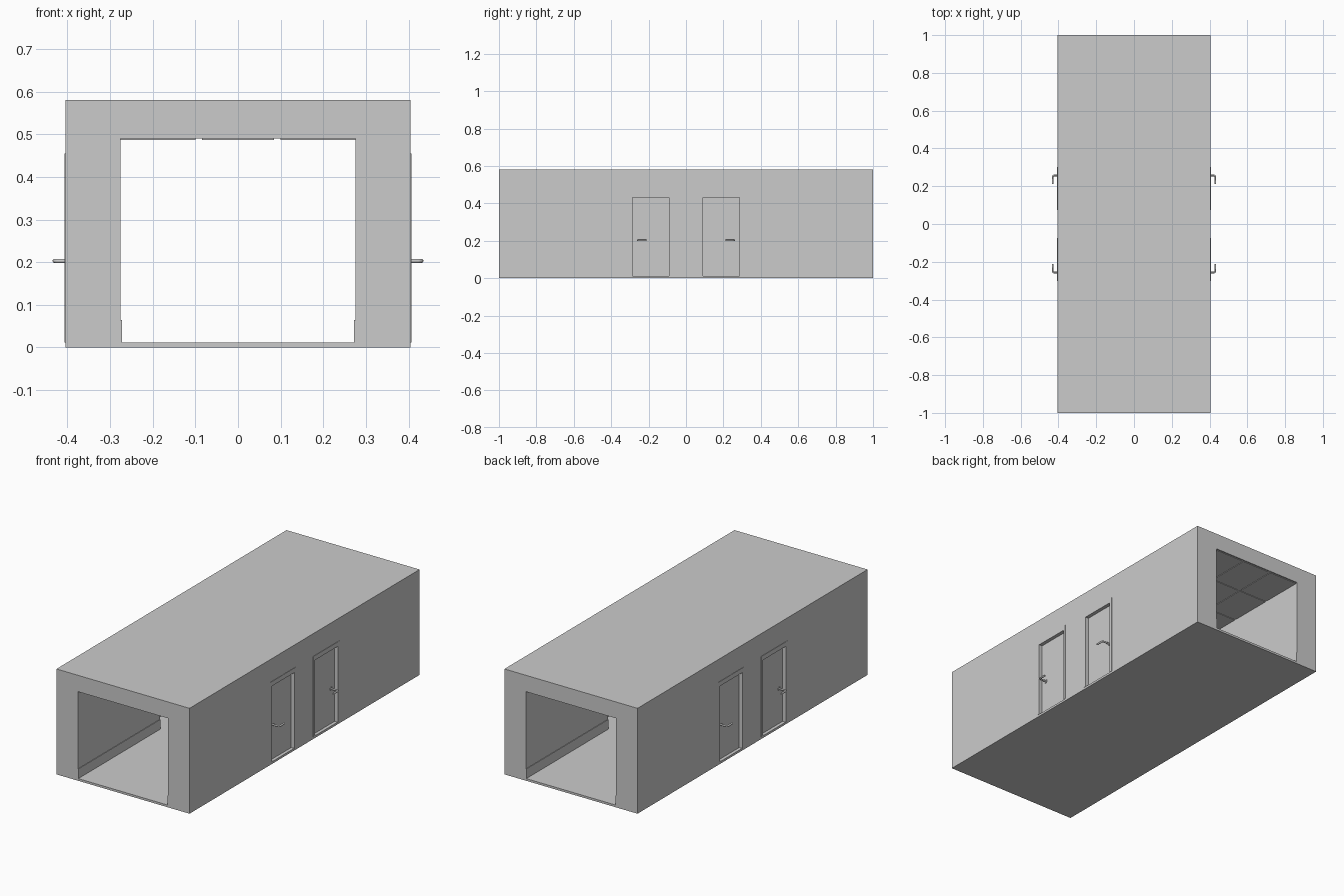
import bpy, bmesh
from mathutils import Matrix, Vector

if "Cube" in bpy.data.objects:
    bpy.data.objects.remove(bpy.data.objects["Cube"])

W, H, L = 0.405, 0.58, 1.0            # outer half width, height, half length
IW, FLOOR, CEIL = 0.275, 0.012, 0.49  # corridor half width, floor, ceiling
D0, D1, DTOP = 0.09, 0.287, 0.43      # door opening in y and its top
PANEL_OUT, PANEL_IN = 0.387, 0.357    # door leaf faces
HANDLE_Y, HANDLE_Z = 0.257, 0.203


def add_box(bm, x0, x1, y0, y1, z0, z1):
    m = Matrix.Translation(((x0 + x1) / 2, (y0 + y1) / 2, (z0 + z1) / 2))
    s = Matrix.Diagonal((abs(x1 - x0), abs(y1 - y0), abs(z1 - z0), 1))
    bmesh.ops.create_cube(bm, size=1, matrix=m @ s)


def finish(bm, name):
    bmesh.ops.recalc_face_normals(bm, faces=bm.faces)
    mesh = bpy.data.meshes.new(name)
    bm.to_mesh(mesh)
    bm.free()
    ob = bpy.data.objects.new(name, mesh)
    bpy.context.collection.objects.link(ob)
    return ob


def boxes(name, items):
    bm = bmesh.new()
    for it in items:
        add_box(bm, *it)
    return finish(bm, name)


def cut(ob, cutter):
    mod = ob.modifiers.new("opening", 'BOOLEAN')
    mod.operation = 'DIFFERENCE'
    mod.solver = 'EXACT'
    mod.object = cutter
    bpy.context.view_layer.objects.active = ob
    bpy.ops.object.modifier_apply(modifier=mod.name)
    bpy.data.objects.remove(cutter)


# corridor shell: open tunnel with four doorways
shell = boxes("corridor_shell", [(-W, W, -L, L, 0, H)])
cut(shell, boxes("tunnel_cutter", [(-IW, IW, -L - 0.1, L + 0.1, FLOOR, CEIL)]))
for s in (-1, 1):
    cut(shell, boxes("doorway_cutter", [(-W - 0.1, W + 0.1, s * D0, s * D1, FLOOR, DTOP)]))

# ceiling tiles with grooves between them
tiles = []
pitch_x, pitch_y, gap = 2 * IW / 3, 0.25, 0.015
for i in range(3):
    for j in range(8):
        x, y = -IW + i * pitch_x, -L + j * pitch_y
        x0 = x if i == 0 else x + gap / 2
        x1 = x + pitch_x - (0 if i == 2 else gap / 2)
        tiles.append((x0, x1, y + gap / 2, y + pitch_y - gap / 2, CEIL - 0.003, CEIL))
boxes("ceiling_tiles", tiles)

# skirting boards, broken at the doorways
runs = [(-L, -D1), (-D0, D0), (D1, L)]
boxes("skirting", [(sx * (IW - 0.003), sx * IW, a, b, FLOOR, 0.065)
                   for sx in (-1, 1) for a, b in runs])


def handle(name, sx, sy, face, out):
    # lever: straight out of the door, then bent towards the door middle
    tip = face + out
    curve = bpy.data.curves.new(name, 'CURVE')
    curve.dimensions = '3D'
    curve.bevel_depth = 0.005
    curve.bevel_resolution = 2
    curve.use_fill_caps = True
    back = 0.008 if out > 0 else -0.008
    pts = [(face, HANDLE_Y), (tip - back, HANDLE_Y), (tip - back * 0.3, HANDLE_Y - 0.0024),
           (tip, HANDLE_Y - 0.008), (tip, 0.212)]
    sp = curve.splines.new('POLY')
    sp.points.add(len(pts) - 1)
    for p, (x, y) in zip(sp.points, pts):
        p.co = (sx * x, sy * y, HANDLE_Z, 1)
    ob = bpy.data.objects.new(name, curve)
    bpy.context.collection.objects.link(ob)
    # round plate behind the lever
    bm = bmesh.new()
    bmesh.ops.create_cone(bm, cap_ends=True, segments=20, radius1=0.011, radius2=0.011,
                          depth=0.006,
                          matrix=Matrix.Translation(Vector((sx * face, sy * HANDLE_Y, HANDLE_Z)))
                          @ Matrix.Rotation(1.5707963, 4, 'Y'))
    rose = finish(bm, name + "_plate")
    for o in bpy.context.selected_objects:
        o.select_set(False)
    rose.select_set(True)
    bpy.context.view_layer.objects.active = rose
    bpy.ops.object.shade_smooth_by_angle()


# doors: leaf, outer trim and a lever on each face
for sx, side in ((-1, "left"), (1, "right")):
    for sy, end in ((-1, "front"), (1, "back")):
        tag = f"{side}_{end}"
        boxes(f"door_{tag}", [(sx * PANEL_IN, sx * PANEL_OUT, sy * D0, sy * D1, FLOOR, DTOP)])
        x0, x1, t = sx * (W - 0.002), sx * (W + 0.002), 0.015
        boxes(f"door_trim_{tag}", [
            (x0, x1, sy * (D0 - t), sy * D0, FLOOR, DTOP),
            (x0, x1, sy * D1, sy * (D1 + t), FLOOR, DTOP),
            (x0, x1, sy * (D0 - t), sy * (D1 + t), DTOP, 0.455)])
        handle(f"outer_handle_{tag}", sx, sy, PANEL_OUT, 0.043)
        handle(f"inner_handle_{tag}", sx, sy, PANEL_IN, -0.043)
